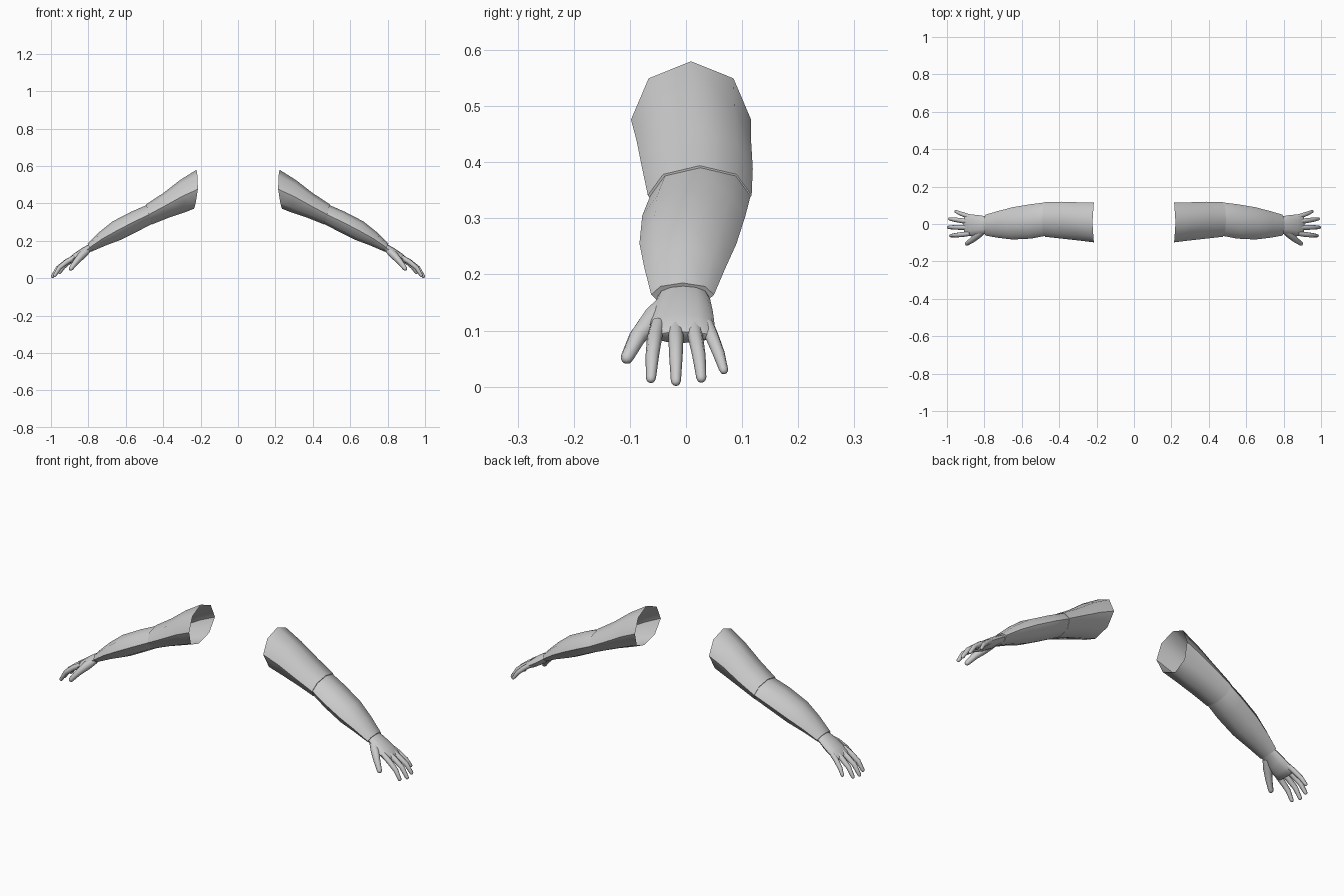
import bpy, bmesh, math
from mathutils import Vector

if "Cube" in bpy.data.objects:
    bpy.data.objects.remove(bpy.data.objects["Cube"])


def loft(name, rings, cap_start=False, cap_end=False):
    """Skin a list of equal-sized point rings and mirror the part across x = 0."""
    bm = bmesh.new()
    loops = [[bm.verts.new(p) for p in ring] for ring in rings]
    for a, b in zip(loops, loops[1:]):
        n = len(a)
        for i in range(n):
            j = (i + 1) % n
            bm.faces.new((a[i], a[j], b[j], b[i]))
    if cap_start:
        bm.faces.new(loops[0][::-1])
    if cap_end:
        bm.faces.new(loops[-1])
    bmesh.ops.recalc_face_normals(bm, faces=bm.faces)
    # open tubes: make sure normals point away from the tube axis
    f = max(bm.faces, key=lambda q: q.calc_center_median().y)
    if f.normal.y < 0:
        bmesh.ops.reverse_faces(bm, faces=bm.faces)
    me = bpy.data.meshes.new(name)
    bm.to_mesh(me)
    bm.free()
    ob = bpy.data.objects.new(name, me)
    bpy.context.collection.objects.link(ob)
    m = ob.modifiers.new("mirror", "MIRROR")
    m.use_axis[0] = True
    m.use_clip = False
    m.use_mirror_merge = False
    bpy.ops.object.select_all(action='DESELECT')
    ob.select_set(True)
    bpy.context.view_layer.objects.active = ob
    bpy.ops.object.shade_smooth_by_angle(angle=math.radians(50))
    return ob


def section(top, bot, y0, y1, n=8):
    """Oval ring from its top and bottom (x, z) points and its y range."""
    t, b = Vector((top[0], 0, top[1])), Vector((bot[0], 0, bot[1]))
    mid, up = (t + b) / 2, (t - b) / 2
    mid.y = (y0 + y1) / 2
    side = Vector((0, (y1 - y0) / 2, 0))
    return [mid + up * math.cos(2 * math.pi * i / n) + side * math.sin(2 * math.pi * i / n)
            for i in range(n)]


def digit(name, path, radii, n=8):
    """Finger: round rings along a path, closed with a rounded tip."""
    pts = [Vector(p) for p in path]
    end = (pts[-1] - pts[-2]).normalized()
    r = radii[-1]
    stations = list(zip(pts[:-1], radii[:-1]))
    stations += [(pts[-1] - end * r, r), (pts[-1] - end * r * .35, r * .8), (pts[-1], r * .35)]
    rings = []
    for i, (p, rad) in enumerate(stations):
        d = (stations[min(i + 1, len(stations) - 1)][0] - stations[max(i - 1, 0)][0]).normalized()
        u = d.cross(Vector((0, 1, 0))).normalized()
        v = d.cross(u)
        rings.append([p + (u * math.cos(2 * math.pi * k / n) + v * math.sin(2 * math.pi * k / n)) * rad
                      for k in range(n)])
    loft(name, rings, True, True)


# Upper arm: open at the shoulder, lip turned in at the elbow
shoulder = section((.222, .58), (.235, .372), -.098, .116)
for p in shoulder:
    p.x -= .014 * (1 - ((p.z - .476) / .104) ** 2)
loft("upper_arm", [
    shoulder,
    section((.31, .525), (.285, .352), -.088, .116),
    section((.40, .455), (.375, .322), -.078, .119),
    section((.492, .394), (.460, .288), -.068, .117),
    section((.490, .386), (.463, .298), -.060, .108)])

# Forearm: swells past the elbow and narrows to the cuff
loft("forearm", [
    section((.470, .398), (.440, .305), -.060, .110),
    section((.492, .390), (.462, .289), -.064, .115),
    section((.57, .356), (.53, .254), -.078, .106),
    section((.67, .304), (.625, .206), -.083, .090),
    section((.74, .248), (.71, .174), -.074, .070),
    section((.805, .185), (.782, .143), -.062, .050),
    section((.801, .178), (.786, .150), -.045, .038)])

# Palm
loft("palm", [
    section((.785, .188), (.770, .150), -.046, .036, 12),
    section((.812, .174), (.795, .138), -.053, .043, 12),
    section((.845, .155), (.825, .112), -.060, .048, 12),
    section((.880, .130), (.862, .090), -.064, .051, 12),
    section((.905, .108), (.890, .078), -.064, .052, 12),
    section((.911, .098), (.900, .081), -.056, .045, 12)], True, True)

# Fingers and thumb
digit("index_finger", [(.875, -.050, .112), (.915, -.056, .088), (.955, -.060, .056), (.984, -.063, .008)],
      [.013, .0135, .012, .009])
digit("middle_finger", [(.875, -.019, .112), (.918, -.018, .088), (.963, -.018, .054), (.996, -.018, .003)],
      [.013, .0135, .012, .009])
digit("ring_finger", [(.875, .014, .112), (.915, .017, .088), (.958, .023, .056), (.990, .028, .009)],
      [.013, .0135, .012, .009])
digit("little_finger", [(.865, .036, .115), (.900, .046, .090), (.933, .058, .060), (.957, .069, .024)],
      [.012, .0125, .011, .008])
digit("thumb", [(.805, -.032, .150), (.835, -.058, .122), (.865, -.086, .089), (.899, -.109, .044)],
      [.018, .021, .016, .012])
